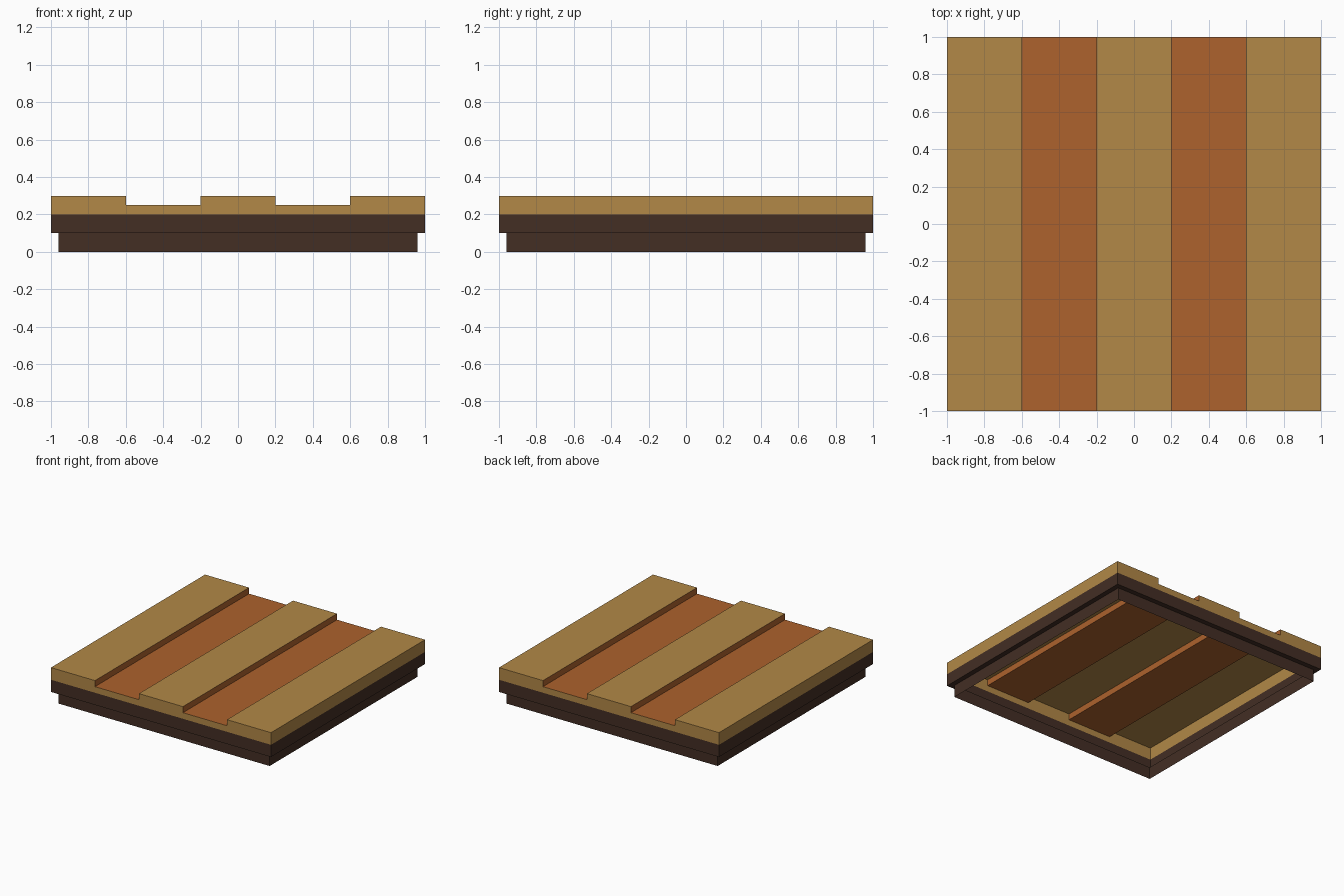
import bpy
import bmesh

cube = bpy.data.objects.get("Cube")
if cube:
    bpy.data.objects.remove(cube, do_unlink=True)


def linear(c):
    c /= 255
    return c / 12.92 if c <= 0.04045 else ((c + 0.055) / 1.055) ** 2.4


def material(name, *rgb):
    mat = bpy.data.materials.new(name)
    mat.use_nodes = True
    colour = tuple(linear(c) for c in rgb) + (1.0,)
    mat.diffuse_color = colour
    mat.node_tree.nodes["Principled BSDF"].inputs["Base Color"].default_value = colour
    return mat


tan = material("tan wood", 178, 136, 71)
orange = material("orange wood", 173, 98, 45)
dark = material("dark wood", 67, 46, 36)


def sheet(name, quads, *mats):
    """Build an open sheet from (corners, material slot) pairs."""
    bm = bmesh.new()
    for corners, slot in quads:
        face = bm.faces.new([bm.verts.new(p) for p in corners])
        face.material_index = slot
    bmesh.ops.remove_doubles(bm, verts=bm.verts, dist=0.0001)
    mesh = bpy.data.meshes.new(name)
    bm.to_mesh(mesh)
    bm.free()
    for mat in mats:
        mesh.materials.append(mat)
    obj = bpy.data.objects.new(name, mesh)
    bpy.context.collection.objects.link(obj)


def ring(r0, z0, r1, z1):
    """Four outward faces joining two square outlines."""
    square = [(-1, -1), (1, -1), (1, 1), (-1, 1)]
    for (ax, ay), (bx, by) in zip(square, square[1:] + square[:1]):
        yield [(ax * r0, ay * r0, z0), (bx * r0, by * r0, z0),
               (bx * r1, by * r1, z1), (ax * r1, ay * r1, z1)], 0


# Dark hollow base: inset foot, ledge and outer band
INSET, LEDGE, BAND, LOW, HIGH = 0.96, 0.1, 0.2, 0.25, 0.3
sheet("base_frame", [*ring(INSET, 0, INSET, LEDGE), *ring(INSET, LEDGE, 1, LEDGE),
                     *ring(1, LEDGE, 1, BAND)], dark)

# Planked top: alternating raised tan and sunken orange strips, open below
edges = [-1, -0.6, -0.2, 0.2, 0.6, 1]
planks = []
for i, (a, b) in enumerate(zip(edges, edges[1:])):
    z = LOW if i % 2 else HIGH
    planks.append(([(a, -1, z), (b, -1, z), (b, 1, z), (a, 1, z)], i % 2))
    # front and back plank ends
    planks.append(([(a, -1, BAND), (b, -1, BAND), (b, -1, z), (a, -1, z)], 0))
    planks.append(([(b, 1, BAND), (a, 1, BAND), (a, 1, z), (b, 1, z)], 0))
    # orange groove walls
    if i % 2:
        planks.append(([(a, 1, LOW), (a, -1, LOW), (a, -1, HIGH), (a, 1, HIGH)][::-1], 1))
        planks.append(([(b, 1, LOW), (b, -1, LOW), (b, -1, HIGH), (b, 1, HIGH)], 1))
# left and right plank sides
planks.append(([(1, -1, BAND), (1, 1, BAND), (1, 1, HIGH), (1, -1, HIGH)], 0))
planks.append(([(-1, 1, BAND), (-1, -1, BAND), (-1, -1, HIGH), (-1, 1, HIGH)], 0))
sheet("planked_top", planks, tan, orange)
